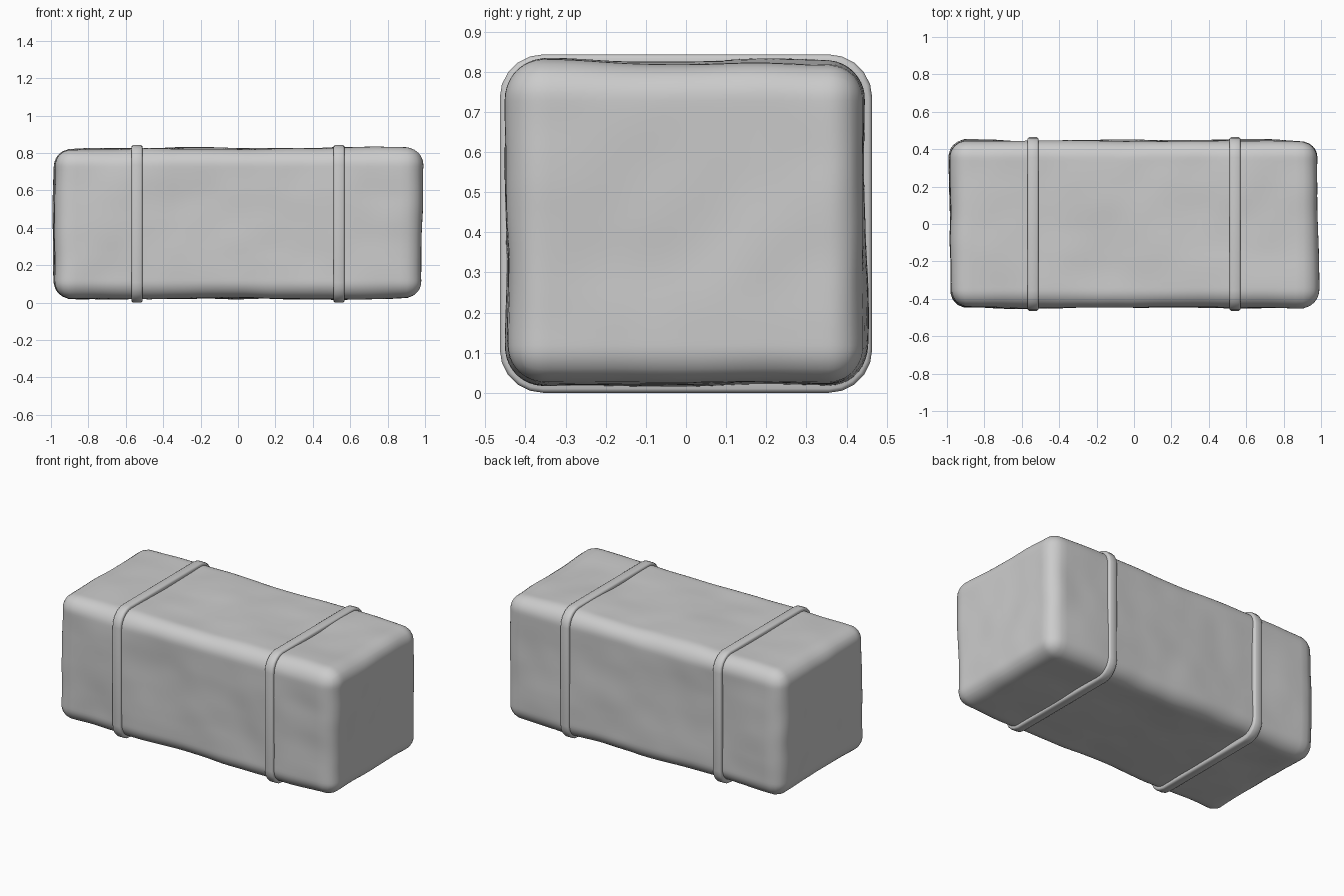
import bpy, bmesh, math
from mathutils import Vector, noise

if "Cube" in bpy.data.objects:
    bpy.data.objects.remove(bpy.data.objects["Cube"])


def material(name, c):
    m = bpy.data.materials.new(name)
    m.diffuse_color = (*c, 1)
    m.use_nodes = True
    m.node_tree.nodes["Principled BSDF"].inputs["Base Color"].default_value = m.diffuse_color
    return m


bale_mat = material("pale grey", (0.6, 0.6, 0.6))


def finish(bm, name, mat, angle):
    bmesh.ops.recalc_face_normals(bm, faces=bm.faces)
    me = bpy.data.meshes.new(name)
    bm.to_mesh(me)
    bm.free()
    ob = bpy.data.objects.new(name, me)
    bpy.context.collection.objects.link(ob)
    me.materials.append(mat)
    bpy.ops.object.select_all(action='DESELECT')
    ob.select_set(True)
    bpy.context.view_layer.objects.active = ob
    bpy.ops.object.shade_smooth_by_angle(angle=math.radians(angle))
    return ob


# Bale: dense box wrapped onto a rounded box, then gently dented
HALF = Vector((0.995, 0.457, 0.412))
CENTRE = Vector((0, 0, 0.423))
R = 0.105
bm = bmesh.new()
bmesh.ops.create_cube(bm, size=2)
bmesh.ops.subdivide_edges(bm, edges=bm.edges[:], cuts=45, use_grid_fill=True)
for v in bm.verts:
    p = Vector([v.co[i] * HALF[i] for i in range(3)])
    core = Vector([max(-HALF[i] + R, min(HALF[i] - R, p[i])) for i in range(3)])
    n = (p - core).normalized()
    p = core + n * R
    dent = 0.011 + 0.013 * noise.noise(p * 2.6 + Vector((3.1, 7.4, 1.7)))
    dent += 0.004 * noise.noise(p * 6.0)
    v.co = CENTRE + p - n * max(0.0, dent)
finish(bm, "bale", bale_mat, 60)


# Straps: rounded band swept around the bale
def strap(name, x):
    hy, hz, r, cz = 0.464, 0.4215, 0.108, 0.4215
    section = [(-0.030, -0.035), (-0.030, -0.010), (-0.027, -0.004), (-0.020, 0),
               (0.020, 0), (0.027, -0.004), (0.030, -0.010), (0.030, -0.035)]
    bm = bmesh.new()
    rings = []
    for k, (sy, sz) in enumerate([(1, 1), (-1, 1), (-1, -1), (1, -1)]):
        for j in range(6):
            a = math.radians(90 * k + 18 * j)
            c, s = math.cos(a), math.sin(a)
            rings.append([bm.verts.new((x + u,
                                        sy * (hy - r) + (r + d) * c,
                                        cz + sz * (hz - r) + (r + d) * s))
                          for u, d in section])
    for i, a in enumerate(rings):
        b = rings[(i + 1) % len(rings)]
        for j in range(len(section)):
            q = (j + 1) % len(section)
            bm.faces.new((a[j], a[q], b[q], b[j]))
    finish(bm, name, bale_mat, 50)


for side, x in (("left", -0.54), ("right", 0.54)):
    strap(side + "_strap", x)
